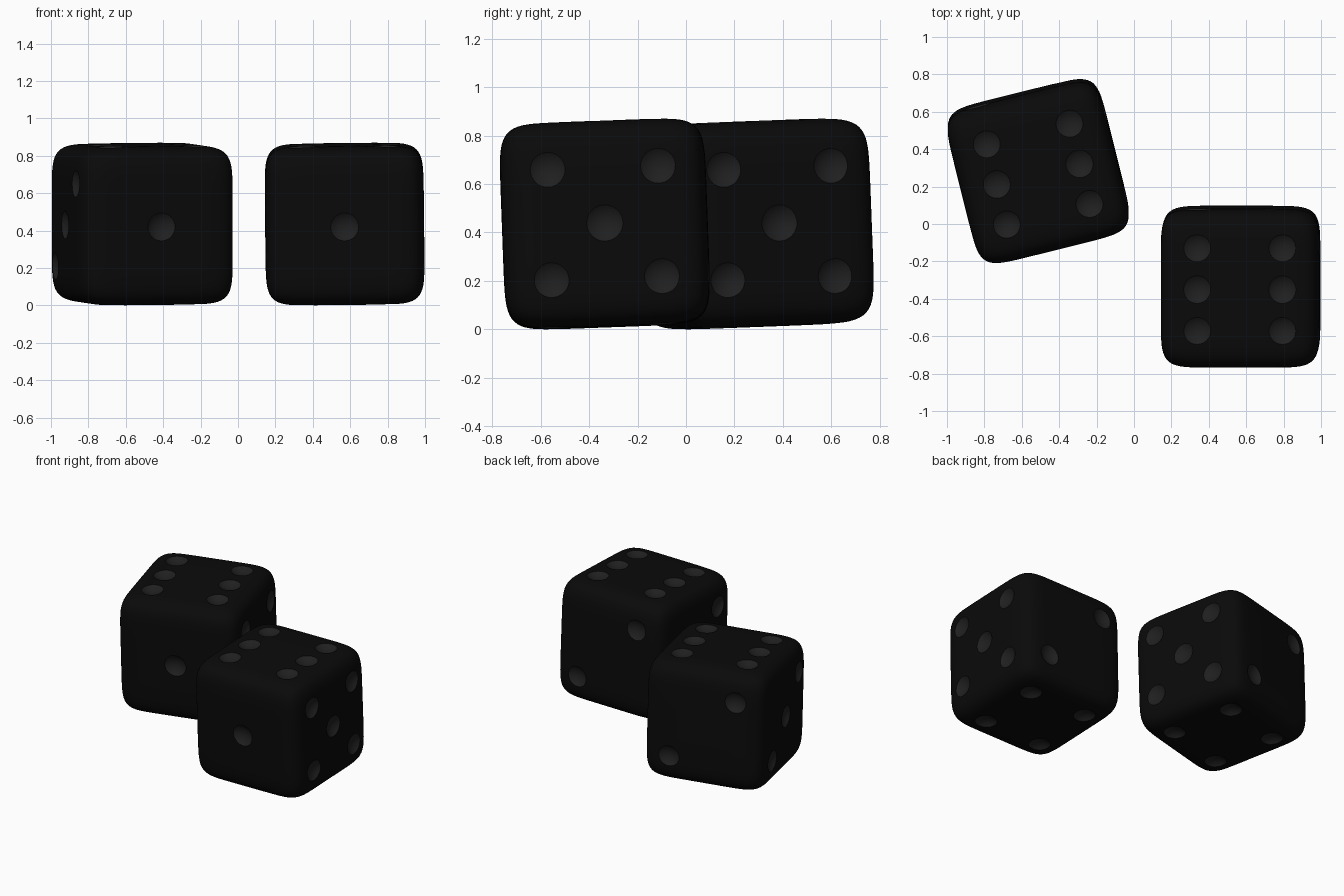
import bpy, bmesh
from math import radians
from mathutils import Matrix, Vector

if "Cube" in bpy.data.objects:
    bpy.data.objects.remove(bpy.data.objects["Cube"])

HALF, POWER = 0.425, 7.6          # half width and squareness of a die
PIP_R, DEPTH = 0.075, 0.03        # pip rim radius and dish depth
BALL = (PIP_R**2 + DEPTH**2) / (2 * DEPTH)
D = 0.23


def material(name, value):
    m = bpy.data.materials.new(name)
    m.diffuse_color = (value, value, value, 1)
    m.use_nodes = True
    m.node_tree.nodes["Principled BSDF"].inputs["Base Color"].default_value = m.diffuse_color
    return m


MATS = [material("black", 0.003), material("dark_grey", 0.014)]

# Faces: outward normal, horizontal axis, vertical axis, pip positions
CORNERS = [(a, b) for a in (-D, D) for b in (-D, D)]
FACES = [
    ((0, -1, 0), (1, 0, 0), (0, 0, 1), [(0, 0)]),
    ((0, 1, 0), (1, 0, 0), (0, 0, 1), [(-D, D), (D, -D)]),
    ((-1, 0, 0), (0, 1, 0), (0, 0, 1), [(-D, D), (0, 0), (D, -D)]),
    ((0, 0, -1), (1, 0, 0), (0, 1, 0), CORNERS),
    ((1, 0, 0), (0, 1, 0), (0, 0, 1), CORNERS + [(0, 0)]),
    ((0, 0, 1), (1, 0, 0), (0, 1, 0), [(a, b) for a in (-D, D) for b in (-0.223, 0, 0.223)]),
]


def to_object(bm, name):
    bmesh.ops.recalc_face_normals(bm, faces=bm.faces)
    me = bpy.data.meshes.new(name)
    bm.to_mesh(me)
    bm.free()
    for m in MATS:
        me.materials.append(m)
    ob = bpy.data.objects.new(name, me)
    bpy.context.collection.objects.link(ob)
    return ob


def make_die(name, loc, turn):
    # Rounded body: a gridded cube pushed onto a squarish ellipsoid
    bm = bmesh.new()
    bmesh.ops.create_cube(bm, size=2)
    bmesh.ops.subdivide_edges(bm, edges=bm.edges[:], cuts=35, use_grid_fill=True)
    for v in bm.verts:
        v.co *= HALF / sum(abs(c) ** POWER for c in v.co) ** (1 / POWER)
    die = to_object(bm, name)

    # Balls that scoop out the pips
    bm = bmesh.new()
    for n, u, w, pips in FACES:
        n, u, w = Vector(n), Vector(u), Vector(w)
        rot = n.to_track_quat('Z', 'Y').to_matrix().to_4x4()
        for a, b in pips:
            pos = n * (HALF + BALL - DEPTH) + u * a + w * b
            bmesh.ops.create_uvsphere(bm, u_segments=32, v_segments=32, radius=BALL,
                                      matrix=Matrix.Translation(pos) @ rot)
    for f in bm.faces:
        f.material_index = 1
    cutter = to_object(bm, name + "_pip_cutter")
    cutter.hide_render = True

    mod = die.modifiers.new("pips", 'BOOLEAN')
    mod.operation, mod.solver, mod.object = 'DIFFERENCE', 'EXACT', cutter
    bpy.ops.object.select_all(action='DESELECT')
    bpy.context.view_layer.objects.active = die
    die.select_set(True)
    bpy.ops.object.modifier_apply(modifier=mod.name)
    bpy.data.objects.remove(cutter)
    bpy.ops.object.shade_smooth_by_angle(angle=radians(30))

    # Slight lean, then the turn on the table
    die.matrix_world = (Matrix.Translation(loc) @ Matrix.Rotation(radians(turn), 4, 'Z')
                        @ Matrix.Rotation(radians(2.1), 4, 'X')
                        @ Matrix.Rotation(radians(-0.6), 4, 'Y'))


make_die("right_die", (0.57, -0.335, 0.435), 0)
make_die("left_die", (-0.512, 0.283, 0.435), 14)
